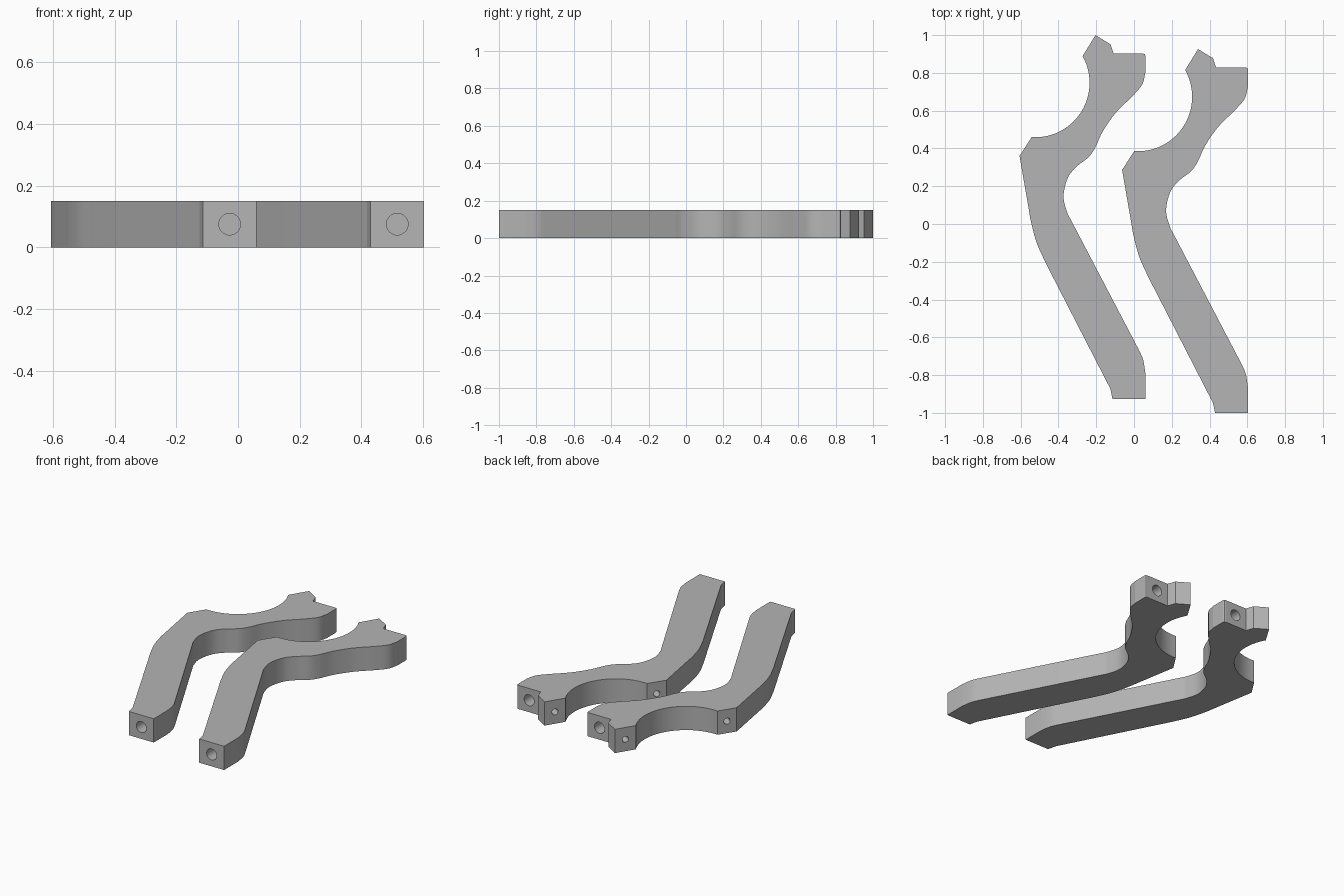
import bpy, bmesh, math
from mathutils import Vector, Matrix

THICK = 0.15

cube = bpy.data.objects.get("Cube")
if cube:
    bpy.data.objects.remove(cube, do_unlink=True)

grey = bpy.data.materials.new("plain grey")
grey.use_nodes = True
grey.diffuse_color = (0.46, 0.46, 0.46, 1)
grey.node_tree.nodes["Principled BSDF"].inputs["Base Color"].default_value = (0.46, 0.46, 0.46, 1)


def spline(points, steps=6):
    """Smooth curve through the points."""
    p = [Vector(q) for q in points]
    p = [2 * p[0] - p[1]] + p + [2 * p[-1] - p[-2]]
    out = []
    for a, b, c, d in zip(p, p[1:], p[2:], p[3:]):
        for i in range(steps):
            t = i / steps
            out.append(0.5 * (2 * b + (c - a) * t + (2 * a - 5 * b + 4 * c - d) * t**2
                              + (3 * b - a - 3 * c + d) * t**3))
    return out + [p[-2]]


def arc(center, start, end, steps=28):
    """Counter-clockwise sweep from start to end around the center."""
    c = Vector(center)
    a, b = Vector(start) - c, Vector(end) - c
    a0, a1 = math.atan2(a.y, a.x), math.atan2(b.y, b.x)
    if a1 < a0:
        a1 += math.tau
    out = []
    for i in range(steps + 1):
        t = i / steps
        r = a.length * (1 - t) + b.length * t
        ang = a0 * (1 - t) + a1 * t
        out.append(c + r * Vector((math.cos(ang), math.sin(ang))))
    return out


def new_object(name, bm):
    bmesh.ops.recalc_face_normals(bm, faces=bm.faces)
    mesh = bpy.data.meshes.new(name)
    bm.to_mesh(mesh)
    bm.free()
    mesh.materials.append(grey)
    obj = bpy.data.objects.new(name, mesh)
    bpy.context.collection.objects.link(obj)
    return obj


# Angled pads that carry the small holes
upper_pad = ((-0.272, 0.889), (-0.204, 1.0))
lower_pad = ((-0.606, 0.36), (-0.542, 0.46))

# Arm outline, clockwise from the upper pad tip
outline = [Vector(q) for q in (upper_pad[1], (-0.125, 0.952), (-0.108, 0.902),
                               (0.05, 0.902), (0.057, 0.899), (0.06, 0.892))]
outline += spline([(0.06, 0.8), (0.043, 0.738), (-0.008, 0.677), (-0.098, 0.587),
                   (-0.167, 0.487), (-0.204, 0.407), (-0.24, 0.354), (-0.3, 0.307),
                   (-0.35, 0.245), (-0.373, 0.147), (-0.354, 0.063), (-0.33, 0.014)])
outline += spline([(0.02, -0.655), (0.048, -0.717), (0.06, -0.79)])
outline += [Vector(q) for q in ((0.06, -0.926), (-0.114, -0.926), (-0.125, -0.873))]
outline += spline([(-0.468, -0.206), (-0.515, -0.1), (-0.545, 0.01), (-0.56, 0.095)])
outline += [Vector(lower_pad[0])]
outline += arc((-0.526, 0.743), lower_pad[1], upper_pad[0])


def add_hole(bm, point, direction, radius, depth):
    """Cylinder centred on a face point, reaching depth inwards."""
    d = Vector((*direction, 0)).normalized()
    place = Matrix.Translation((*point, THICK / 2)) @ d.to_track_quat('Z', 'Y').to_matrix().to_4x4()
    bmesh.ops.create_cone(bm, cap_ends=True, segments=36, radius1=radius,
                          radius2=radius, depth=2 * depth, matrix=place)


def make_arm(name, offset):
    bm = bmesh.new()
    face = bm.faces.new([bm.verts.new((p.x, p.y, 0)) for p in outline])
    top = bmesh.ops.extrude_face_region(bm, geom=[face])
    bmesh.ops.translate(bm, vec=(0, 0, THICK),
                        verts=[g for g in top["geom"] if isinstance(g, bmesh.types.BMVert)])
    arm = new_object(name, bm)

    # Bolt holes in both ends, small holes in the two angled pads
    cut = bmesh.new()
    add_hole(cut, (-0.027, -0.926), (0, -1), 0.035, 0.12)
    add_hole(cut, (-0.027, 0.902), (0, 1), 0.035, 0.12)
    for a, b in (upper_pad, lower_pad):
        a, b = Vector(a), Vector(b)
        add_hole(cut, (a + b) / 2, (a.y - b.y, b.x - a.x), 0.019, 0.1)
    cutter = new_object(name + "_hole_cutter", cut)
    cutter.hide_render = True

    mod = arm.modifiers.new("holes", 'BOOLEAN')
    mod.operation, mod.solver, mod.object = 'DIFFERENCE', 'EXACT', cutter
    bpy.ops.object.select_all(action='DESELECT')
    arm.select_set(True)
    bpy.context.view_layer.objects.active = arm
    bpy.ops.object.modifier_apply(modifier=mod.name)
    bpy.data.objects.remove(cutter, do_unlink=True)
    bpy.ops.object.shade_smooth_by_angle(angle=math.radians(13))
    arm.location = offset


make_arm("right_arm", (0, 0, 0))
make_arm("left_arm", (0.543, -0.074, 0))
